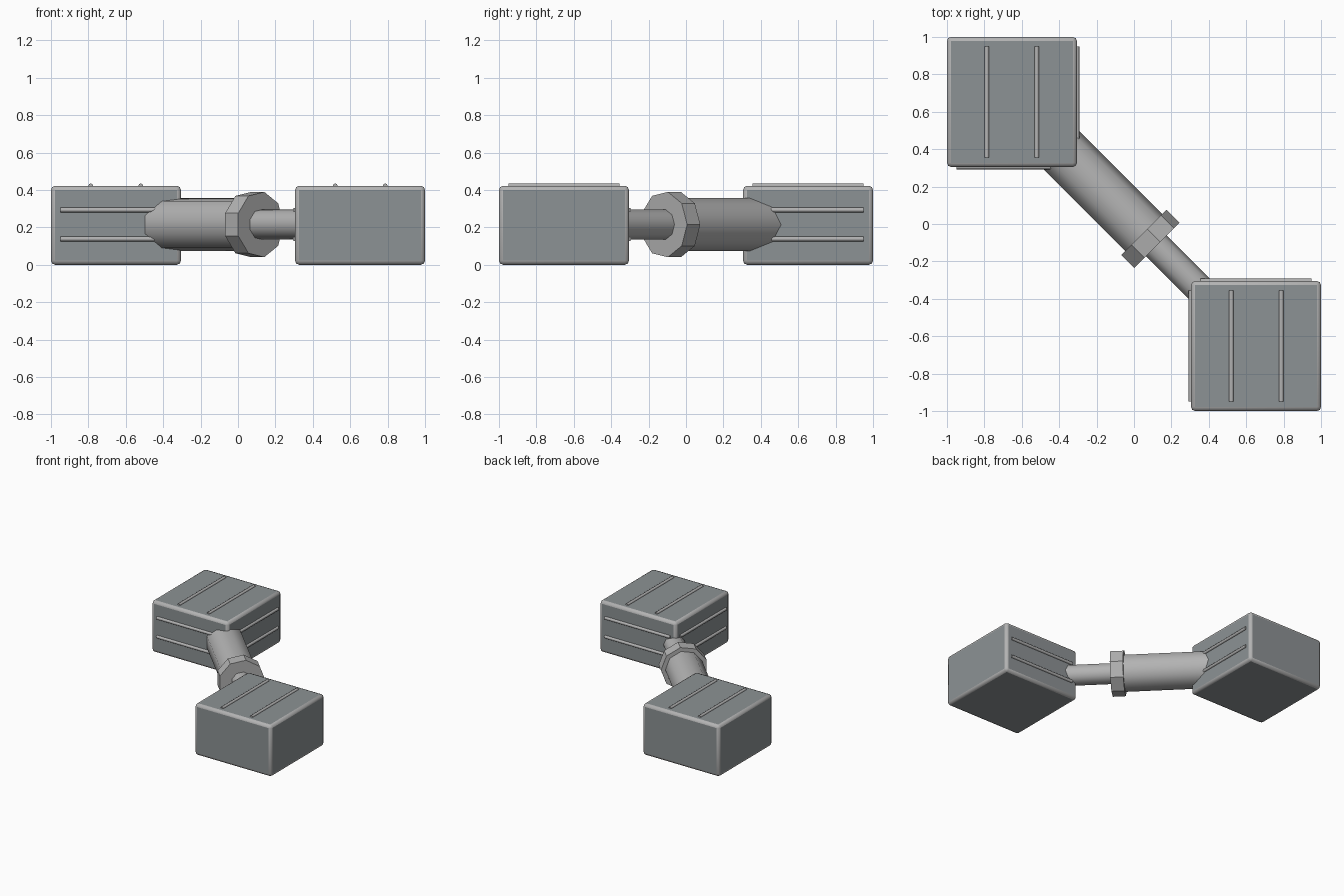
import bpy, bmesh, math
from mathutils import Matrix, Vector

if "Cube" in bpy.data.objects:
    bpy.data.objects.remove(bpy.data.objects["Cube"])


def material(name, rgb):
    m = bpy.data.materials.new(name)
    m.diffuse_color = (*rgb, 1)
    m.use_nodes = True
    m.node_tree.nodes["Principled BSDF"].inputs["Base Color"].default_value = m.diffuse_color
    return m


PANEL = material("slate_grey_panel", (0.265, 0.288, 0.298))
METAL = material("light_grey_metal", (0.45, 0.45, 0.45))

MID_Z = 0.215            # height of the connecting shaft
LOW, HIGH = 0.305, 1.0   # inner and outer edge of each block
HEIGHT = 0.422


def finish(bm, name, mats):
    me = bpy.data.meshes.new(name)
    bm.to_mesh(me)
    bm.free()
    for m in mats:
        me.materials.append(m)
    ob = bpy.data.objects.new(name, me)
    bpy.context.collection.objects.link(ob)
    return ob


def rod(name, a, b, radius, sides, smooth=True):
    """Prism from a to b, with one corner on its horizontal side."""
    a, b = Vector(a), Vector(b)
    w = (b - a).normalized()
    up = Vector((0, 0, 1)) if abs(w.z) < 0.9 else Vector((0, 1, 0))
    u = up.cross(w).normalized()
    v = w.cross(u)
    rot = Matrix((u, v, w)).transposed().to_4x4()
    bm = bmesh.new()
    rings = []
    for z in (0, (b - a).length):
        rings.append([bm.verts.new((radius * math.cos(2 * math.pi * i / sides),
                                    radius * math.sin(2 * math.pi * i / sides), z))
                      for i in range(sides)])
    for i in range(sides):
        j = (i + 1) % sides
        f = bm.faces.new((rings[0][i], rings[0][j], rings[1][j], rings[1][i]))
        f.smooth = smooth
    bm.faces.new(rings[0][::-1])
    bm.faces.new(rings[1])
    bm.transform(Matrix.Translation(a) @ rot)
    return finish(bm, name, [METAL])


def block(name, s):
    """Block with light rounded edges; s = 1 is the back left one, -1 the front right one."""
    size = HIGH - LOW
    mid = (HIGH + LOW) / 2
    bm = bmesh.new()
    bmesh.ops.create_cube(bm, size=1, matrix=Matrix.Translation((-s * mid, s * mid, HEIGHT / 2))
                          @ Matrix.Diagonal((size, size, HEIGHT, 1)))
    bmesh.ops.bevel(bm, geom=bm.edges[:], offset=0.022, segments=2, profile=0.5, affect='EDGES')
    bm.normal_update()
    for f in bm.faces:
        flat = max(abs(c) for c in f.normal) > 0.99
        f.material_index = 0 if flat else 1
        f.smooth = not flat
    finish(bm, name, [PANEL, METAL])


# Two blocks with ribs on the top and on the two inward sides
R = 0.0125
for side, s in (("back_left", 1), ("front_right", -1)):
    block(side + "_block", s)
    near, far = LOW + 0.05, HIGH - 0.05
    for i, x in enumerate((0.52, 0.787)):
        rod(f"{side}_top_rib_{i + 1}", (-s * x, s * near, HEIGHT),
            (-s * x, s * far, HEIGHT), R, 8)
    for i, z in enumerate((0.138, 0.293)):
        rod(f"{side}_y_side_rib_{i + 1}", (-s * near, s * LOW, z), (-s * far, s * LOW, z), R, 8)
        rod(f"{side}_x_side_rib_{i + 1}", (-s * LOW, s * near, z), (-s * LOW, s * far, z), R, 8)


def along(t):
    """Point on the diagonal shaft axis."""
    return (t * math.sqrt(0.5), -t * math.sqrt(0.5), MID_Z)


# Diagonal piston joining the blocks: sleeve, collar and inner rod
rod("piston_sleeve", along(-0.64), along(0.10), 0.144, 9)
rod("piston_collar", along(0.069), along(0.168), 0.177, 9, smooth=False)
rod("piston_rod", along(0.10), along(0.60), 0.081, 9)
